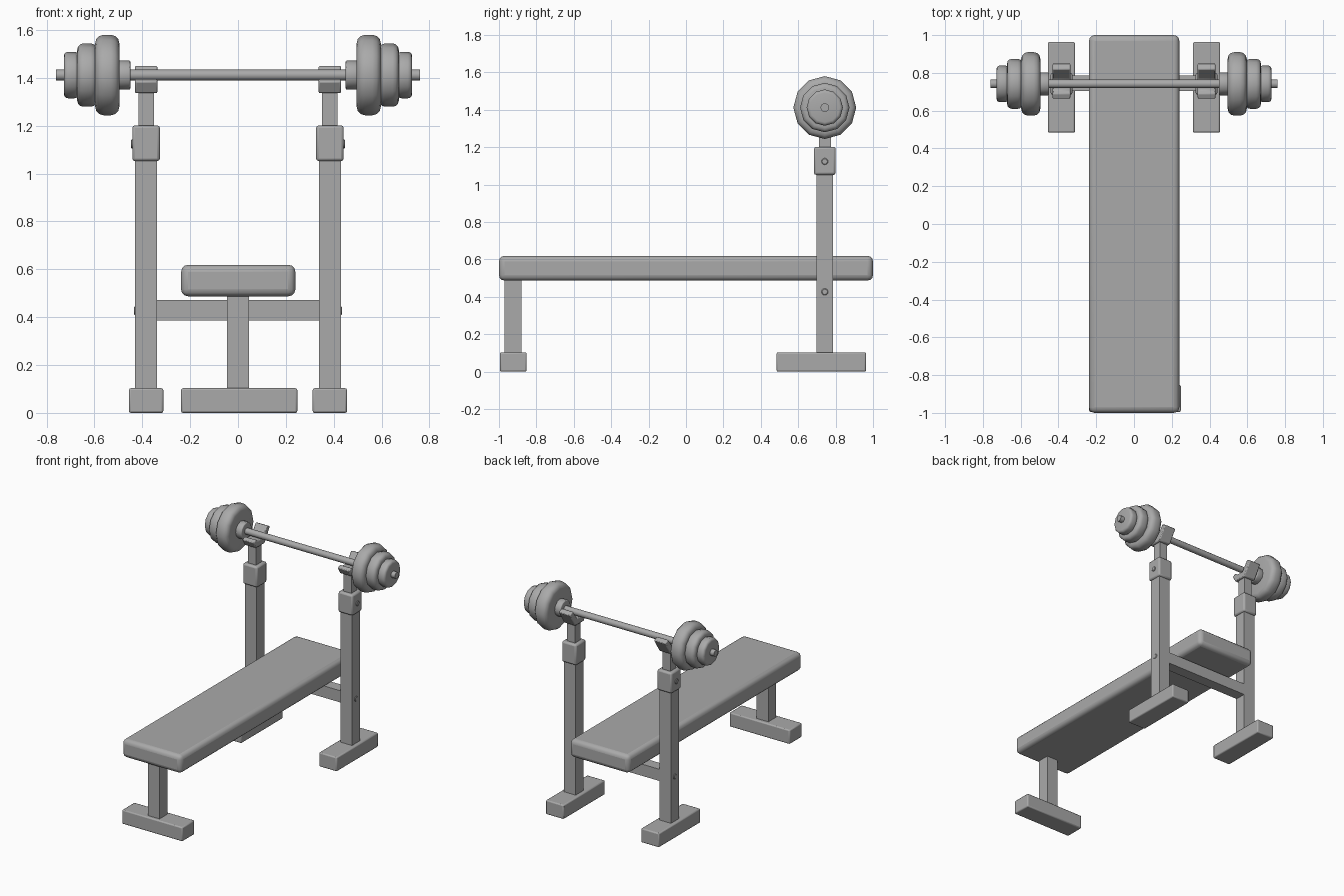
import bpy, bmesh, math
from mathutils import Matrix

if "Cube" in bpy.data.objects:
    bpy.data.objects.remove(bpy.data.objects["Cube"], do_unlink=True)

grey = bpy.data.materials.new("plain grey")
grey.use_nodes = True
COL = (0.4, 0.4, 0.4, 1)
grey.diffuse_color = COL
grey.node_tree.nodes["Principled BSDF"].inputs["Base Color"].default_value = COL

POST_X, POST_Y = 0.384, 0.742
BAR_Z = 1.412


def finish(name, bm, bevel=0, segments=2, smooth=True):
    bmesh.ops.recalc_face_normals(bm, faces=bm.faces)
    mesh = bpy.data.meshes.new(name)
    bm.to_mesh(mesh)
    bm.free()
    mesh.materials.append(grey)
    ob = bpy.data.objects.new(name, mesh)
    bpy.context.collection.objects.link(ob)
    bpy.ops.object.select_all(action='DESELECT')
    ob.select_set(True)
    bpy.context.view_layer.objects.active = ob
    if smooth:
        bpy.ops.object.shade_smooth_by_angle(angle=math.radians(35))
    if bevel:
        mod = ob.modifiers.new("Bevel", 'BEVEL')
        mod.width, mod.segments = bevel, segments
        mod.limit_method = 'ANGLE'
    return ob


def box(name, x, y, z, bevel=0, segments=2):
    """Box from (min, max) ranges along each axis."""
    bm = bmesh.new()
    bmesh.ops.create_cube(bm, size=1)
    for v in bm.verts:
        v.co = [r[0] if c < 0 else r[1] for c, r in zip(v.co, (x, y, z))]
    return finish(name, bm, bevel, segments)


def around(centre, half):
    return (centre - half, centre + half)


def lathe(name, profile, sides, y, z):
    """Revolve (x, radius) points around an axis parallel to x."""
    bm = bmesh.new()
    rings = []
    for x, r in profile:
        angles = [2 * math.pi * i / sides for i in range(sides)]
        rings.append([bm.verts.new((x, y + r * math.sin(a), z + r * math.cos(a))) for a in angles])
    for a, b in zip(rings, rings[1:]):
        for i in range(sides):
            j = (i + 1) % sides
            bm.faces.new((a[i], a[j], b[j], b[i]))
    bm.faces.new(rings[0])
    bm.faces.new(rings[-1])
    return finish(name, bm)


def disc(name, side, inner, outer, radius, rim):
    """Weight plate with a rounded rim."""
    steps = [math.pi / 2 * i / 3 for i in range(4)]
    curve = [(inner + rim * (1 - math.cos(a)), radius - rim * (1 - math.sin(a))) for a in steps]
    curve += [(inner + outer - x, r) for x, r in reversed(curve)]
    lathe(name, [(side * x, r) for x, r in curve], 12, POST_Y, BAR_Z)


# Bench
box("bench_pad", (-0.238, 0.24), (-1, 1), (0.487, 0.619), 0.03, 3)
box("front_leg", (-0.047, 0.047), (-0.97, -0.88), (0.09, 0.5))
box("front_foot", (-0.238, 0.248), (-0.995, -0.852), (0, 0.103), 0.008)
box("cross_beam", (-POST_X, POST_X), (0.705, 0.787), (0.387, 0.472))

# Bar
lathe("bar", [(-0.76, 0.023), (0.76, 0.023)], 12, POST_Y, BAR_Z)

for side, word in ((-1, "right"), (1, "left")):
    cx = side * POST_X
    # Rack upright
    box(word + "_foot", around(cx, 0.072), (0.484, 0.963), (0, 0.103), 0.008)
    box(word + "_post", around(cx, 0.046), around(POST_Y, 0.045), (0.09, 1.06))
    box(word + "_sleeve", around(cx, 0.058), around(POST_Y, 0.058), (1.052, 1.202), 0.012)
    box(word + "_inner_post", around(cx, 0.032), around(POST_Y, 0.032), (1.19, 1.36))
    # Bolt heads on the outer faces
    for name, z, reach in (("sleeve_bolt", 1.124, 0.448), ("beam_bolt", 0.427, 0.435)):
        lathe(f"{word}_{name}", [(side * (reach - 0.03), 0.018), (side * (reach - 0.003), 0.018),
                                 (side * reach, 0.014)], 12, POST_Y, z)
    # Cradle: low front lip, tall back lip
    bm = bmesh.new()
    outline = [(0.661, 1.385), (0.69, 1.336), (0.79, 1.336), (0.852, 1.435),
               (0.818, 1.452), (0.768, 1.382), (0.71, 1.382), (0.69, 1.398)]
    face = bm.faces.new([bm.verts.new((cx - 0.047, y, z)) for y, z in outline])
    new = bmesh.ops.extrude_face_region(bm, geom=[face])["geom"]
    bmesh.ops.translate(bm, vec=(0.094, 0, 0),
                        verts=[g for g in new if isinstance(g, bmesh.types.BMVert)])
    finish(word + "_cradle", bm, 0.006)
    # Collar and weights
    disc(word + "_collar", side, 0.45, 0.5, 0.061, 0.006)
    disc(word + "_large_plate", side, 0.496, 0.597, 0.168, 0.035)
    disc(word + "_medium_plate", side, 0.59, 0.672, 0.132, 0.025)
    disc(word + "_small_plate", side, 0.665, 0.728, 0.097, 0.018)
